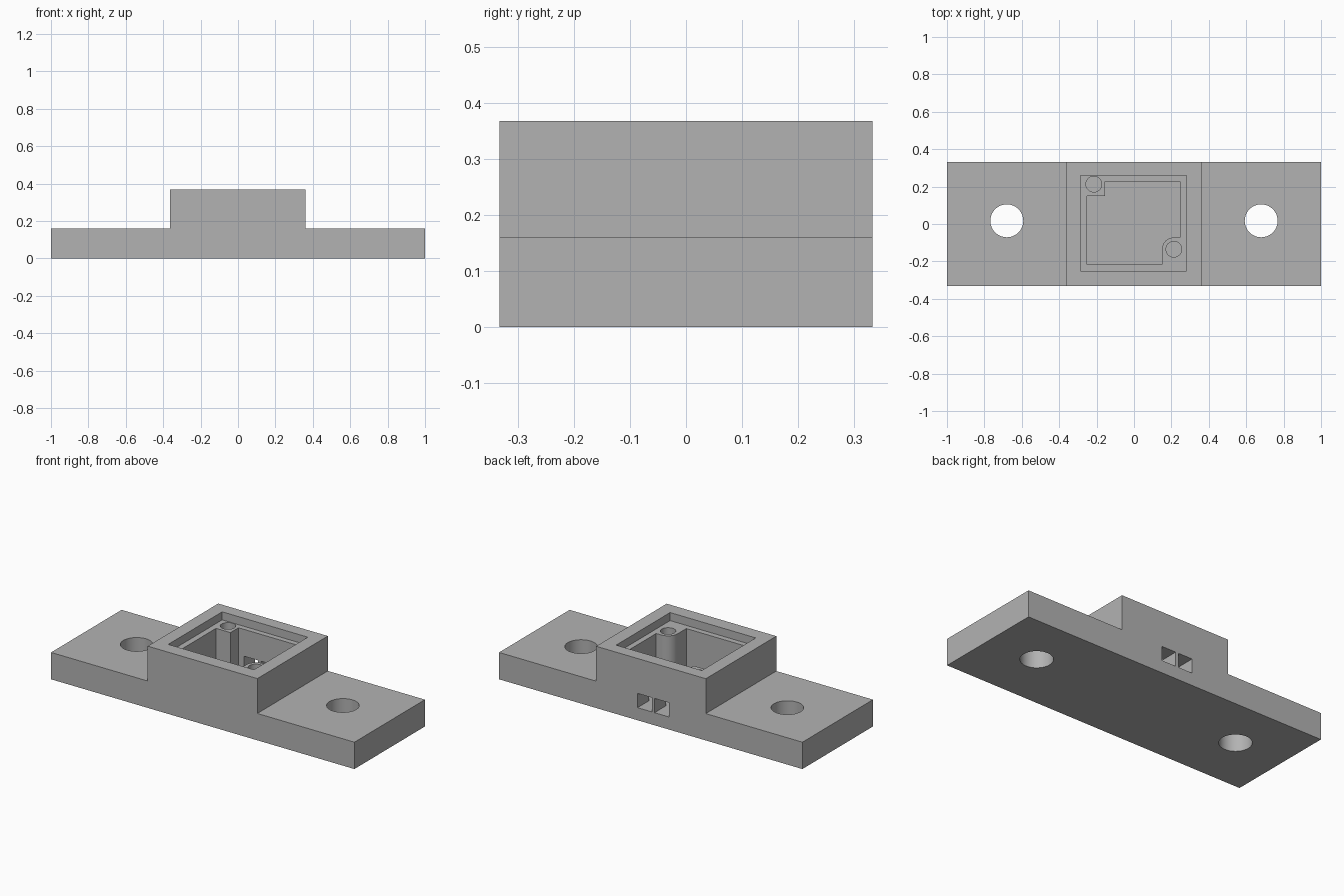
import bpy
import bmesh
import math

cube = bpy.data.objects.get("Cube")
if cube:
    bpy.data.objects.remove(cube, do_unlink=True)

grey = bpy.data.materials.new("plain grey")
grey.use_nodes = True
colour = (0.45, 0.45, 0.45, 1)
grey.diffuse_color = colour
grey.node_tree.nodes["Principled BSDF"].inputs["Base Color"].default_value = colour


def prism(name, outline, low, high, along_y=False):
    """Extrude an outline from low to high, along z or along y."""
    def place(a, b, c):
        return (a, c, b) if along_y else (a, b, c)
    bm = bmesh.new()
    bottom = [bm.verts.new(place(a, b, low)) for a, b in outline]
    face = bm.faces.new(bottom)
    extruded = bmesh.ops.extrude_face_region(bm, geom=[face])["geom"]
    offset = place(0, 0, high - low)
    bmesh.ops.translate(bm, vec=offset,
                        verts=[g for g in extruded if isinstance(g, bmesh.types.BMVert)])
    bmesh.ops.recalc_face_normals(bm, faces=bm.faces)
    mesh = bpy.data.meshes.new(name)
    bm.to_mesh(mesh)
    bm.free()
    mesh.materials.append(grey)
    obj = bpy.data.objects.new(name, mesh)
    bpy.context.collection.objects.link(obj)
    return obj


def rect(x0, x1, y0, y1):
    return [(x0, y0), (x1, y0), (x1, y1), (x0, y1)]


def arc(x, y, r, start=0, end=360, steps=64):
    angles = [math.radians(start + (end - start) * i / steps) for i in range(steps + 1)]
    if end - start == 360:
        angles.pop()
    return [(x + r * math.cos(a), y + r * math.sin(a)) for a in angles]


# Main dimensions
depth, top, flange, ledge, floor = 0.332, 0.368, 0.16, 0.32, 0.075
above = 0.5

# Flanged housing body, from its front profile
profile = [(-1, 0), (1, 0), (1, flange), (0.36, flange), (0.36, top),
           (-0.363, top), (-0.363, flange), (-1, flange)]
body = prism("housing", profile, -depth, depth, along_y=True)

# Lid recess and pocket with a square and a rounded corner post
pocket = [(-0.25, -0.217), (0.15, -0.217)]
pocket += arc(0.213, -0.135, 0.063, 180, 90, 16)
pocket += [(0.247, -0.072), (0.247, 0.226), (-0.155, 0.226), (-0.155, 0.15), (-0.25, 0.15)]
cutters = [
    prism("lid_recess", rect(-0.285, 0.28, -0.25, 0.258), ledge, above),
    prism("pocket", pocket, floor, above),
]

# Screw holes in the posts and mounting holes through the flanges
for x, y in ((-0.215, 0.213), (0.213, -0.135)):
    cutters.append(prism("post_hole", arc(x, y, 0.042), floor, above))
for x in (-0.68, 0.68):
    cutters.append(prism("mounting_hole", arc(x, 0.017, 0.088), -0.1, above))

# Cable windows through the back wall
for x in (-0.119, -0.007):
    cutters.append(prism("cable_window", rect(x, x + 0.094, floor, flange), 0.2, above, along_y=True))

# Cut everything out of the body
bpy.ops.object.select_all(action="DESELECT")
bpy.context.view_layer.objects.active = body
body.select_set(True)
for cutter in cutters:
    cutter.hide_render = True
    mod = body.modifiers.new(cutter.name, "BOOLEAN")
    mod.operation = "DIFFERENCE"
    mod.solver = "EXACT"
    mod.object = cutter
    bpy.ops.object.modifier_apply(modifier=mod.name)
    bpy.data.objects.remove(cutter, do_unlink=True)

bpy.ops.object.shade_smooth_by_angle(angle=math.radians(30))
